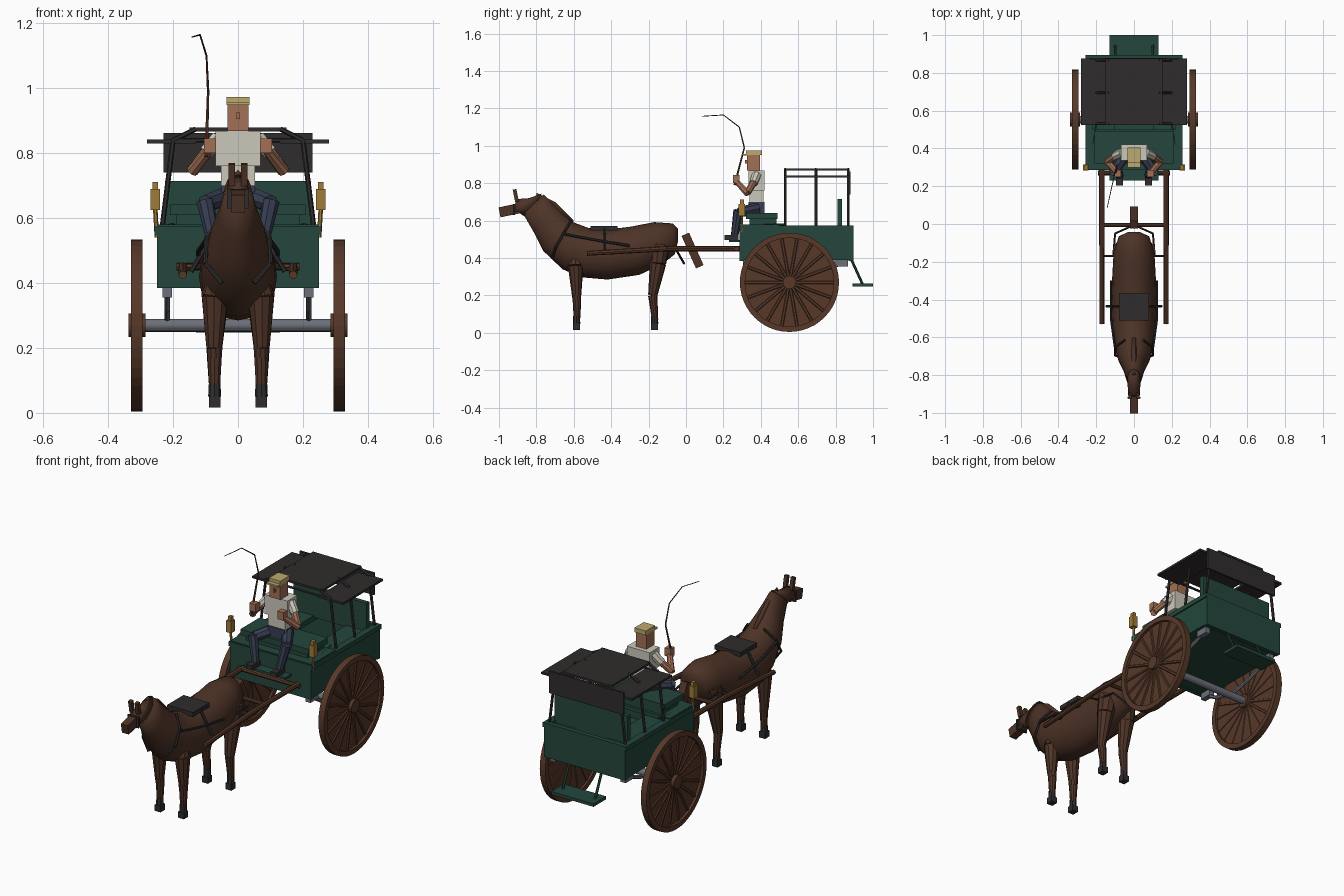
import bpy, bmesh, math
from mathutils import Vector, Matrix

if "Cube" in bpy.data.objects:
    bpy.data.objects.remove(bpy.data.objects["Cube"])

def mat(name, r, g, b):
    m = bpy.data.materials.new(name)
    m.diffuse_color = (r, g, b, 1)
    m.use_nodes = True
    m.node_tree.nodes["Principled BSDF"].inputs["Base Color"].default_value = m.diffuse_color
    return m

BROWN = mat("brown_wood", .095, .04, .022)
COAT = mat("horse_coat", .075, .033, .02)
GREEN = mat("green_paint", .017, .062, .045)
BLACK = mat("dark_leather", .028, .025, .025)
STEEL = mat("steel", .15, .16, .19)
GOLD = mat("brass", .35, .2, .04)
SKIN = mat("skin", .36, .16, .09)
SHIRT = mat("shirt", .6, .58, .5)
JEANS = mat("trousers", .04, .05, .09)
STRAW = mat("straw", .5, .4, .16)

def finish(name, bm, m, smooth=False):
    bmesh.ops.recalc_face_normals(bm, faces=bm.faces)
    me = bpy.data.meshes.new(name)
    bm.to_mesh(me)
    bm.free()
    me.materials.append(m)
    ob = bpy.data.objects.new(name, me)
    bpy.context.collection.objects.link(ob)
    for p in me.polygons:
        p.use_smooth = smooth
    return ob

def box(name, x, y, z, m, tilt=0, roll=0):
    """Box from (min, max) ranges, tilted about x and rolled about y."""
    c = Vector([(a + b) / 2 for a, b in (x, y, z)])
    s = [b - a for a, b in (x, y, z)]
    bm = bmesh.new()
    M = Matrix.Translation(c) @ Matrix.Rotation(tilt, 4, 'X') @ Matrix.Rotation(roll, 4, 'Y')
    bmesh.ops.create_cube(bm, size=1, matrix=M @ Matrix.Diagonal((*s, 1)))
    return finish(name, bm, m)

def rod(name, pts, radii, m, sides=8):
    """Chain of tapered cylinders through the points."""
    if not isinstance(radii, (list, tuple)):
        radii = [radii] * len(pts)
    bm = bmesh.new()
    for a, b, ra, rb in zip(pts, pts[1:], radii, radii[1:]):
        a, b = Vector(a), Vector(b)
        q = (b - a).to_track_quat('Z', 'Y').to_matrix().to_4x4()
        bmesh.ops.create_cone(bm, cap_ends=True, segments=sides, radius1=ra, radius2=rb,
                              depth=(b - a).length, matrix=Matrix.Translation((a + b) / 2) @ q)
    return finish(name, bm, m)

def loft(name, rings, m, n=20):
    """Elliptical rings given as (top y, top z, bottom y, bottom z, half width)."""
    bm = bmesh.new()
    loops = []
    for ty, tz, by, bz, w in rings:
        t, b = Vector((0, ty, tz)), Vector((0, by, bz))
        loops.append([bm.verts.new((t + b) / 2 + (t - b) / 2 * math.cos(a) + Vector((w * math.sin(a), 0, 0)))
                      for a in (2 * math.pi * i / n for i in range(n))])
    for p, q in zip(loops, loops[1:]):
        for i in range(n):
            bm.faces.new((p[i], p[(i + 1) % n], q[(i + 1) % n], q[i]))
    bm.faces.new(loops[0])
    bm.faces.new(loops[-1])
    return finish(name, bm, m, True)

def side(s, a, b):
    return tuple(sorted((s * a, s * b)))

# horse body, neck and head
loft("horse_body", [
    (-.042, .555, -.042, .49, .03), (-.07, .585, -.06, .42, .08), (-.17, .592, -.13, .365, .108),
    (-.3, .567, -.25, .31, .115), (-.42, .553, -.42, .285, .12), (-.52, .56, -.56, .297, .115),
    (-.6, .59, -.66, .34, .105), (-.66, .64, -.765, .44, .085), (-.71, .69, -.815, .54, .058),
    (-.76, .74, -.87, .635, .04)], COAT)
loft("mane_crest", [(-.6, .6, -.63, .55, .015), (-.7, .7, -.74, .65, .015), (-.8, .75, -.8, .67, .012)], COAT, 8)
loft("horse_head", [(-.77, .745, -.86, .62, .035), (-.84, .72, -.89, .64, .033), (-.91, .715, -.92, .635, .03)], COAT, 12)
box("muzzle", (-.021, .021), (-.998, -.89), (.628, .682), COAT, .2)
box("bridle_band", (-.034, .034), (-.925, -.915), (.63, .69), BLACK)
box("tail", (-.02, .02), (.013, .057), (.345, .535), COAT, math.radians(24))
box("saddle", (-.08, .08), (-.51, -.365), (.548, .572), BLACK)

for s in (-1, 1):
    # legs, hooves and ears
    rod("front_leg", [(s * .06, -.59, .43), (s * .07, -.59, .36), (s * .073, -.585, .2), (s * .072, -.583, .17), (s * .072, -.583, .07)],
        [.03, .042, .025, .023, .017], COAT, 10)
    rod("rear_leg", [(s * .06, -.14, .47), (s * .07, -.15, .37), (s * .073, -.178, .2), (s * .073, -.175, .17), (s * .072, -.165, .07)],
        [.055, .044, .025, .023, .017], COAT, 10)
    for n, y in (("front", -.585), ("rear", -.168)):
        rod(n + "_fetlock", [(s * .072, y, .09), (s * .072, y, .05)], [.018, .02], BLACK)
        box(n + "_hoof", side(s, .054, .09), (y - .02, y + .018), (.016, .05), BLACK)
    box("ear", side(s, .01, .03), (-.92, -.9), (.7, .768), COAT, .2)
    # harness
    rod("collar_strap", [(s * .05, -.615, .6), (s * .098, -.65, .54), (s * .1, -.695, .46), (s * .05, -.715, .4)], .007, BLACK, 6)
    rod("trace", [(s * .1, -.66, .53), (s * .122, -.5, .5), (s * .122, -.3, .465)], .007, BLACK, 6)
    rod("girth_strap", [(s * .075, -.435, .555), (s * .118, -.435, .48), (s * .145, -.435, .435)], .008, BLACK, 6)
    rod("breeching", [(s * .17, -.17, .44), (s * .11, -.17, .45), (s * .1, -.05, .44), (s * .01, -.01, .37)], .006, BLACK, 6)
    # shafts
    rod("shaft", [(s * .17, -.53, .425), (s * .17, -.1, .45), (s * .17, .31, .45)], [.013, .014, .014], BROWN)
    # wheels
    y0, z0 = .553, .27
    wheel = lambda n, r, x0, x1, m, k=48: rod(n, [(s * x0, y0, z0), (s * x1, y0, z0)], r, m, k)
    wheel("wheel_disc", .25, .306, .314, BROWN)
    wheel("hub", .036, .285, .338, BROWN, 16)
    bm = bmesh.new()
    prof = [(.237, .294), (.265, .294), (.265, .329), (.237, .329)]
    loops = [[bm.verts.new((s * x, y0 + r * math.cos(a), z0 + r * math.sin(a))) for r, x in prof]
             for a in (math.tau * i / 48 for i in range(48))]
    for i in range(48):
        for j in range(4):
            p, q, k = loops[i], loops[(i + 1) % 48], (j + 1) % 4
            bm.faces.new((p[j], p[k], q[k], q[j]))
    finish("wheel_rim", bm, BROWN)
    for i in range(18):
        a = math.tau * i / 18
        rod("spoke", [(s * .311, y0 + r * math.cos(a), z0 + r * math.sin(a)) for r in (.03, .24)], .01, BROWN, 6)
    # leaf spring under the body
    rod("leaf_spring", [(s * .218, y, z) for y, z in ((.34, .37), (.42, .32), (.553, .29), (.69, .32), (.83, .37))], .01, STEEL, 6)
    for y in (.34, .83):
        box("spring_hanger", side(s, .203, .233), (y - .035, y + .035), (.355, .39), STEEL)
    # body side, bench, lamp and rear step arm
    box("body_side", side(s, .225, .25), (.29, .89), (.39, .57), GREEN)
    box("side_rail", side(s, .22, .257), (.285, .895), (.55, .575), GREEN)
    box("side_bench", side(s, .1, .23), (.5, .87), (.53, .56), GREEN)
    box("lamp_body", side(s, .24, .27), (.282, .315), (.625, .69), GOLD)
    box("lamp_cap", side(s, .246, .264), (.288, .31), (.69, .712), GOLD)
    rod("lamp_bracket", [(s * .255, .3, .63), (s * .25, .3, .54)], .007, GOLD, 6)
    rod("step_arm", [(s * .1, .885, .39), (s * .1, .945, .258)], .007, GREEN, 6)
    # roof posts and low side panels
    for y in (.53, .695, .868):
        rod("roof_post", [(s * .235, y, .56), (s * .2, y, .84), (s * .13, y, .875)], .008, BLACK, 6)
    box("roof_side_panel", side(s, .13, .28), (.525, .875), (.83, .842), BLACK)
    rod("roof_brace", [(s * .235, .32, .57), (s * .205, .53, .76)][:1] + [(s * .2, .53, .58)], .006, GREEN, 6)

rod("axle", [(-.3, .553, .27), (.3, .553, .27)], .02, STEEL, 16)
rod("shaft_crossbar", [(-.18, -.005, .45), (.18, -.005, .45)], .011, BROWN)
rod("shaft_rear_crossbar", [(-.19, .27, .45), (.19, .27, .45)], .012, BROWN)

# cart body
box("floor", (-.24, .24), (.29, .89), (.39, .415), GREEN)
box("front_board", (-.25, .25), (.285, .31), (.385, .575), GREEN)
box("tail_board", (-.25, .25), (.87, .895), (.385, .575), GREEN)
box("front_deck", (-.25, .25), (.29, .5), (.56, .58), GREEN)
box("back_rest", (-.225, .225), (.81, .835), (.55, .715), GREEN)
box("driver_seat_base", (-.19, .19), (.34, .485), (.575, .61), GREEN)
box("driver_seat", (-.21, .21), (.32, .49), (.61, .642), GREEN)
box("rear_step", (-.13, .13), (.89, 1), (.247, .264), GREEN)
box("foot_rest", (-.13, .13), (.23, .3), (.485, .497), GREEN)

# roof
box("roof_top", (-.15, .15), (.525, .875), (.867, .879), BLACK)
box("roof_rear_valance", (-.23, .23), (.868, .88), (.74, .862), BLACK)
rod("roof_front_bow", [(-.2, .53, .84), (.2, .53, .84)], .007, BLACK, 6)

# driver
box("hips", (-.052, .052), (.335, .42), (.64, .7), JEANS)
box("lower_torso", (-.052, .052), (.34, .415), (.67, .78), SHIRT)
box("upper_torso", (-.07, .07), (.335, .42), (.76, .868), SHIRT)
box("head", (-.032, .032), (.325, .395), (.868, .955), SKIN)
box("nose", (-.006, .006), (.315, .327), (.905, .925), SKIN)
box("cap", (-.035, .035), (.322, .405), (.95, .974), STRAW)
box("cap_brim", (-.035, .035), (.3, .335), (.948, .957), STRAW)
for s in (-1, 1):
    rod("sleeve", [(s * .06, .378, .845), (s * .1, .36, .8)], [.026, .023], SHIRT)
    rod("upper_arm", [(s * .075, .375, .83), (s * .14, .33, .75)], [.02, .018], SKIN)
    rod("forearm", [(s * .14, .33, .745), (s * .088, .27, .81)], [.019, .015], SKIN)
    box("hand", side(s, .068, .105), (.25, .285), (.8, .845), SKIN)
    rod("thigh", [(s * .04, .38, .665), (s * .1, .285, .645)], [.032, .027], JEANS)
    rod("shin", [(s * .102, .28, .655), (s * .075, .26, .52)], [.027, .02], JEANS)
    box("shoe", side(s, .058, .094), (.205, .28), (.497, .522), BLACK)

# whip
rod("whip", [(-.098, .26, .79), (-.092, .312, .99), (-.097, .285, 1.1), (-.117, .2, 1.165), (-.142, .085, 1.158)],
    [.006, .004, .003, .0025, .002], BROWN, 6)
